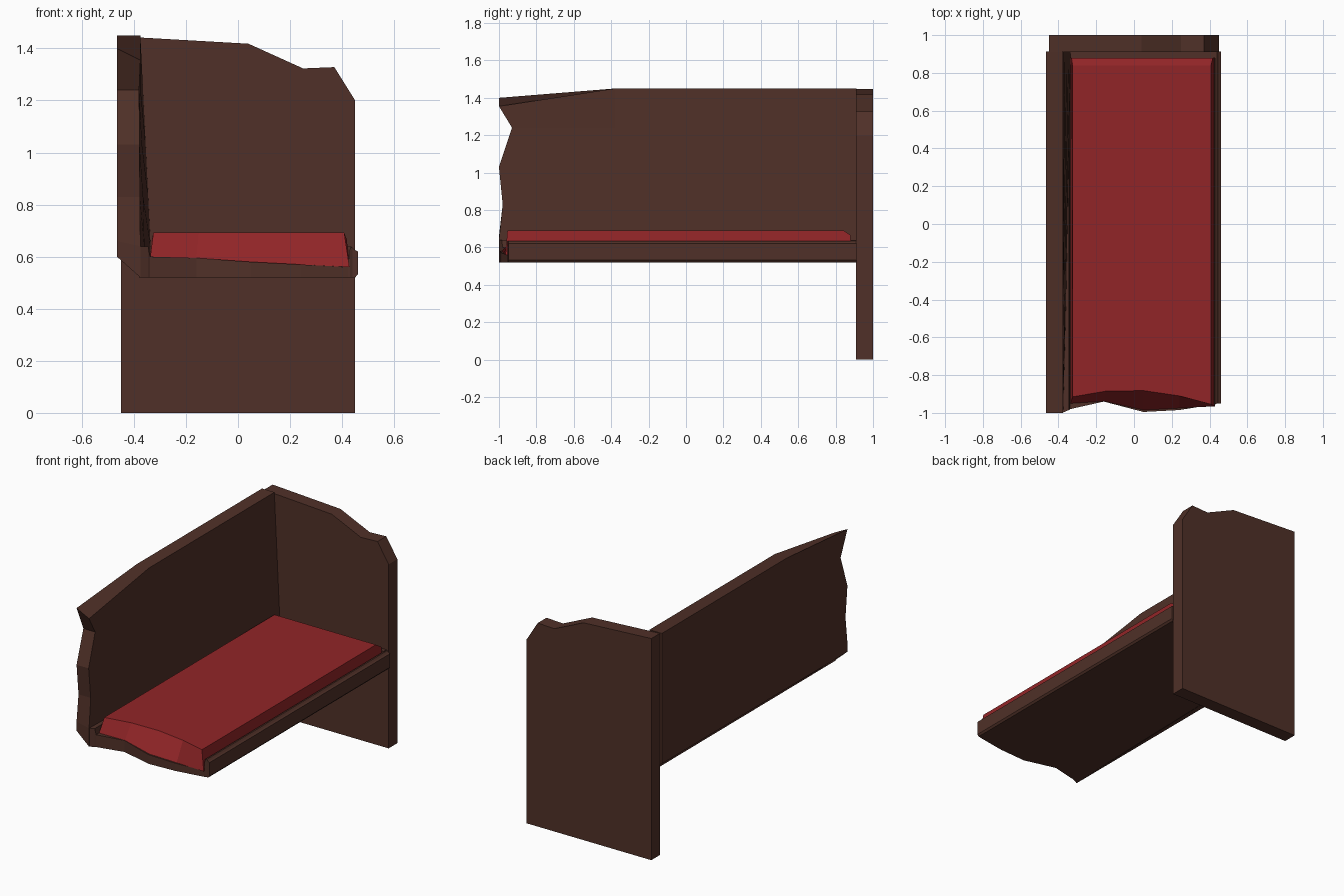
import bpy, bmesh

if "Cube" in bpy.data.objects:
    bpy.data.objects.remove(bpy.data.objects["Cube"])


def material(name, rgb):
    m = bpy.data.materials.new(name)
    m.diffuse_color = (*rgb, 1)
    m.use_nodes = True
    m.node_tree.nodes["Principled BSDF"].inputs["Base Color"].default_value = m.diffuse_color
    return m


wood = material("dark brown wood", (0.080, 0.030, 0.021))
red = material("red upholstery", (0.283, 0.0185, 0.0203))


def loft(name, sections, mat):
    """Join equal-length rings of points into a closed solid."""
    bm = bmesh.new()
    rings = [[bm.verts.new(p) for p in s] for s in sections]
    n = len(rings[0])
    for a, b in zip(rings, rings[1:]):
        for i in range(n):
            j = (i + 1) % n
            bm.faces.new((a[i], a[j], b[j], b[i]))
    bm.faces.new(rings[0])
    bm.faces.new(rings[-1])
    bmesh.ops.recalc_face_normals(bm, faces=bm.faces)
    me = bpy.data.meshes.new(name)
    bm.to_mesh(me)
    bm.free()
    me.materials.append(mat)
    ob = bpy.data.objects.new(name, me)
    bpy.context.collection.objects.link(ob)
    return ob


# End panel: worn top outline extruded along y
outline = [(-.45, 0), (.45, 0), (.45, 1.2), (.37, 1.328), (.25, 1.323),
           (.04, 1.418), (-.38, 1.442), (-.45, 1.446)]
loft("end_panel", [[(x, y, z) for x, z in outline] for y in (.91, 1)], wood)

# Backrest: stacked layers, jagged broken end, slanted underside
layers = [(.60, .52, -1, -.375), (.66, .64, -1, -.375), (.83, .83, -.98, -.377),
          (1.03, 1.03, -1, -.378), (1.24, 1.24, -.93, -.38), (1.40, 1.355, -1, -.375)]
sections = []
for k, (zo, zi, y, xi) in enumerate(layers):
    top = k == len(layers) - 1
    mo, mi = (1.45, 1.45) if top else (zo, zi)
    xf = -.33 - .045 * (mi - .52) / .93          # leaning inner face at the far end
    sections.append([(-.465, y, zo), (-.465, -.38, mo), (-.465, .912, mo),
                     (xf, .912, mi), (.6 * xi + .4 * xf, -.38, mi), (xi, y, zi)])
loft("backrest", sections, wood)

# Seat board: stations along x with raised ledge and front rail, broken end
stations = [(-.38, -1, .52, .64), (-.345, -.985, .52, .64), (-.338, -.98, .52, .60),
            (-.16, -.94, .52, .595), (.05, -.995, .52, .58), (.24, -.985, .52, .57),
            (.422, -.955, .52, .56), (.43, -.955, .52, .635), (.44, -.95, .52, .635),
            (.45, -.95, .52, .625), (.46, -.95, .532, .62)]
loft("seat_board", [[(x, y, b), (x, .912, b), (x, .912, t), (x, y, t)]
                    for x, y, b, t in stations], wood)

# Rim between the cushion and the end panel
loft("seat_rim", [[(x, .88, .55), (x, .911, .55), (x, .911, .64), (x, .88, .64)]
                  for x in (-.345, .435)], wood)

# Cushion: sloped torn end, sloped sides, rounded far edge
cush = [(-.337, -.325, -.95, -.915, .60), (-.16, -.15, -.938, -.885, .595),
        (.05, .05, -.985, -.882, .58), (.24, .24, -.975, -.91, .57),
        (.428, .408, -.965, -.955, .56)]
loft("cushion", [[(xb, yb, zb), (xb, .88, zb), ((xb + xt) / 2, .88, .665),
                  (xt, .84, .692), (xt, yt, .692)]
                 for xb, xt, yb, yt, zb in cush], red)
